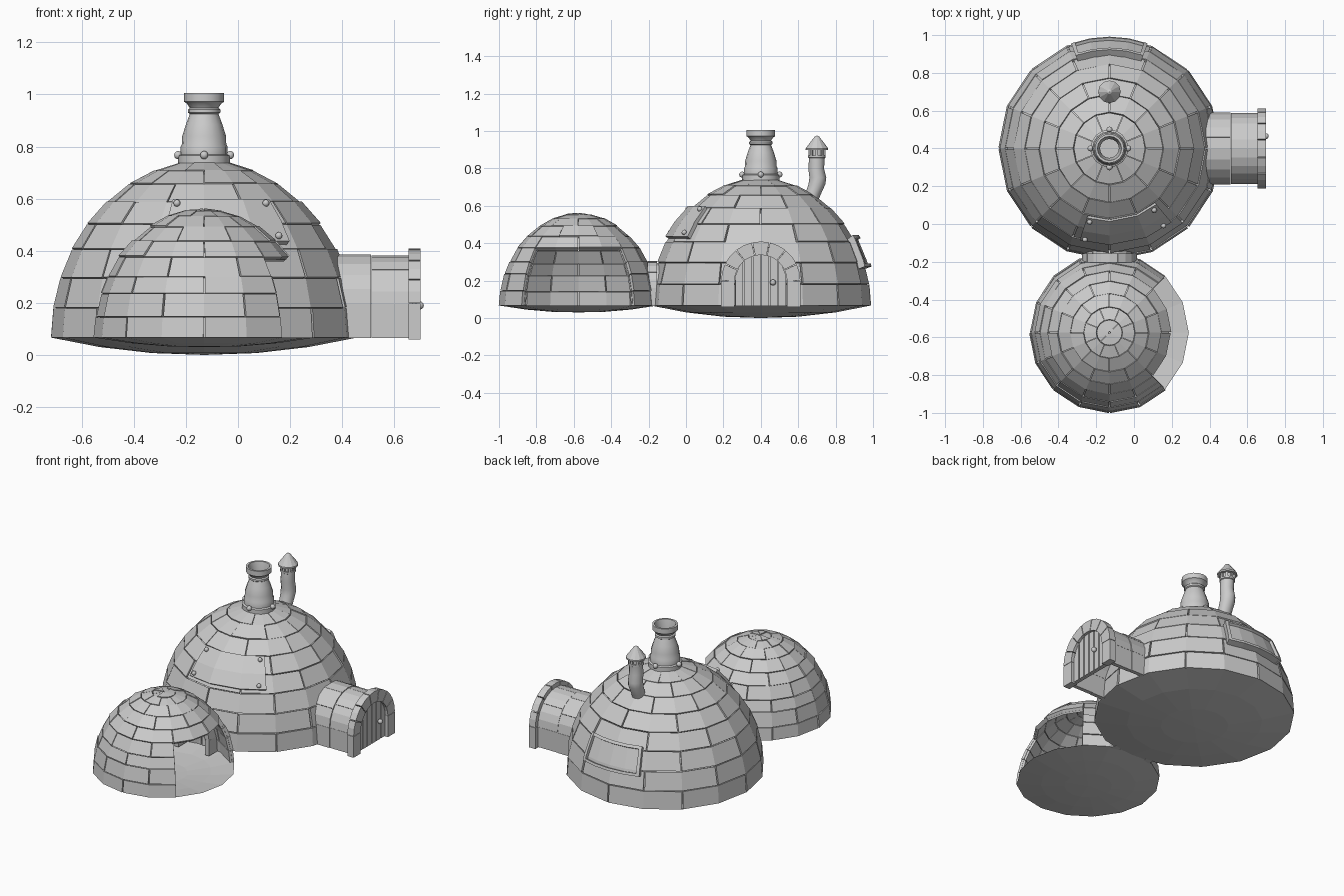
import bpy, bmesh, random
from math import sin, cos, pi, radians, hypot
from mathutils import Vector, Matrix

if "Cube" in bpy.data.objects:
    bpy.data.objects.remove(bpy.data.objects["Cube"])

random.seed(4)
STEP = pi / 8          # domes are 16-sided
MAIN = (-0.13, 0.40)
SMALL = (-0.13, -0.575)


def finish(name, bm, smooth=False):
    bmesh.ops.remove_doubles(bm, verts=bm.verts, dist=0.00005)
    bmesh.ops.recalc_face_normals(bm, faces=bm.faces)
    me = bpy.data.meshes.new(name)
    bm.to_mesh(me)
    bm.free()
    ob = bpy.data.objects.new(name, me)
    bpy.context.collection.objects.link(ob)
    if smooth:
        bpy.ops.object.select_all(action='DESELECT')
        ob.select_set(True)
        bpy.context.view_layer.objects.active = ob
        bpy.ops.object.shade_smooth_by_angle(angle=radians(35))
    return ob


def slab(bm, f, us, vs, t0, t1):
    """Closed curved block: f maps (u, v, thickness) to a point."""
    g = [[[bm.verts.new(f(u, v, t)) for v in vs] for u in us] for t in (t0, t1)]
    nu, nv = len(us), len(vs)
    for s in g:
        for i in range(nu - 1):
            for j in range(nv - 1):
                bm.faces.new((s[i][j], s[i + 1][j], s[i + 1][j + 1], s[i][j + 1]))
    a, b = g
    for j in (0, nv - 1):
        for i in range(nu - 1):
            bm.faces.new((a[i][j], a[i + 1][j], b[i + 1][j], b[i][j]))
    for i in (0, nu - 1):
        for j in range(nv - 1):
            bm.faces.new((a[i][j], a[i][j + 1], b[i][j + 1], b[i][j]))


def dome_map(c, prof):
    def f(a, v, t):
        i = min(int(v), len(prof) - 2)
        k = v - i
        (r0, z0), (r1, z1) = prof[i], prof[i + 1]
        r, z = r0 + (r1 - r0) * k, z0 + (z1 - z0) * k
        n = hypot(r, z - 0.065)
        z += t * (z - 0.065) / n
        r += t * r / n
        return (c[0] + r * cos(a), c[1] + r * sin(a), z)
    return f


def dome(name, f, rows, is_open=lambda row, seg: False):
    bm = bmesh.new()
    core = bmesh.new()
    for row in range(rows):
        segs = [s for s in range(16) if not is_open(row, s)]
        for s in segs:
            us = (s * STEP, (s + 1) * STEP)
            q = [core.verts.new(f(u, v, -0.012)) for u, v in
                 ((us[0], row), (us[1], row), (us[1], row + 1), (us[0], row + 1))]
            core.faces.new(q)
        # bricks two facets wide, staggered from row to row
        for s in range(row % 2, 16 + row % 2, 2):
            run = [k for k in (s, s + 1) if k % 16 in segs]
            if not run:
                continue
            us = [k * STEP for k in run] + [(run[-1] + 1) * STEP]
            us[0] += 0.008
            us[-1] -= 0.008
            slab(bm, f, us, (row + 0.02, row + 0.98), -0.025, random.uniform(0, 0.007))
    finish(name + "_mortar", core)
    finish(name + "_bricks", bm)


def lathe(name, c, prof, n=16, smooth=False):
    """Revolve (radius, z[, y shift]) points around a vertical axis."""
    bm = bmesh.new()
    rings = []
    for r, z, *d in prof:
        y = c[1] + (d[0] if d else 0)
        rings.append([bm.verts.new((c[0] + r * cos(2 * pi * k / n), y + r * sin(2 * pi * k / n), z))
                      for k in range(n)])
    for a, b in zip(rings, rings[1:]):
        for k in range(n):
            bm.faces.new((a[k], a[(k + 1) % n], b[(k + 1) % n], b[k]))
    return finish(name, bm, smooth)


def balls(name, points, r):
    bm = bmesh.new()
    for p in points:
        bmesh.ops.create_uvsphere(bm, u_segments=10, v_segments=6, radius=r,
                                  matrix=Matrix.Translation(Vector(p)))
    finish(name, bm, True)


def arch(name, place, R, spring, bottom, thick, w0, w1, stones, gap, sub=2):
    """Arch of blocks; place maps (across, up, along) to world."""
    bm = bmesh.new()

    def f(u, w, t):
        r = R + t
        if u < 0:
            return place(r, spring + u * (spring - bottom), w)
        if u > pi:
            return place(-r, spring - (u - pi) * (spring - bottom), w)
        return place(r * cos(u), spring + r * sin(u), w)
    slab(bm, f, (-1, -0.001), (w0, w1), -thick, 0)
    slab(bm, f, (pi + 0.001, pi + 1), (w0, w1), -thick, 0)
    for k in range(stones):
        a, b = pi * k / stones + gap, pi * (k + 1) / stones - gap
        slab(bm, f, [a + (b - a) * i / sub for i in range(sub + 1)], (w0, w1), -thick, 0)
    finish(name, bm)


# Brick domes, with the small one open on its right side
main_f = dome_map(MAIN, [(.587, .065), (.578, .18), (.55, .295), (.505, .405), (.445, .5),
                         (.37, .585), (.285, .655), (.19, .705), (.09, .737), (.004, .745)])
small_f = dome_map(SMALL, [(.42, .065), (.412, .145), (.392, .235), (.366, .3), (.325, .375),
                           (.272, .435), (.206, .49), (.135, .53), (.068, .55), (.004, .556)])
dome("main_dome", main_f, 9)
dome("small_dome", small_f, 9, lambda row, s: row < 4 and s in (14, 15, 0, 1))

# Shallow bowl-shaped floors
lathe("main_floor", MAIN, [(.585, .066), (.4, .03), (.2, .007), (0, 0)])
lathe("small_floor", SMALL, [(.42, .066), (.28, .045), (.14, .033), (0, .03)])

# Main chimney with bolts
lathe("chimney", MAIN, [(.1, .725), (.1, .765), (.09, .77), (.09, .80), (.085, .81), (.084, .84),
                        (.07, .885), (.055, .925), (.062, .93), (.062, .942), (.055, .948),
                        (.066, .965), (.077, .972), (.077, 1.005), (.064, 1.005), (.05, .94),
                        (.05, .86), (0, .86)], smooth=True)
balls("chimney_bolts", [(MAIN[0] + .1 * cos(k * pi / 2), MAIN[1] + .1 * sin(k * pi / 2), .767)
                        for k in range(4)], .016)

# Bent stove pipe with slotted collar and conical cap
PIPE = (-0.13, 0.70)
lathe("stove_pipe", PIPE, [(.042, .60, -.045), (.042, .66, -.022), (.045, .715, 0), (.045, .75, .005),
                           (.042, .80, -.004), (.042, .855, 0), (.047, .858, 0), (.047, .87, 0),
                           (.036, .87, 0), (.036, .905, 0)], 12, True)
bm = bmesh.new()
for k in range(8):
    a = k * pi / 4
    slab(bm, lambda u, v, t: (PIPE[0] + t * cos(u), PIPE[1] + t * sin(u), v),
         (a - .15, a + .15), (.868, .91), .035, .046)
finish("pipe_cap_posts", bm)
lathe("pipe_cap", PIPE, [(0, .9), (.06, .897), (.06, .907), (.035, .94), (.012, .97), (0, .976)], 12)

# Entrance tunnel on the right, with a stone arch at its mouth
side = lambda u, v, w: (w, MAIN[1] + u, v)
arch("tunnel_inner", side, .19, .195, .065, .025, .36, .51, 5, .004)
arch("tunnel_outer", side, .187, .195, .065, .025, .513, .67, 4, .004, 3)
arch("entrance_arch", side, .212, .197, .06, .072, .655, .70, 7, .012)

# Plank door and knob
bm = bmesh.new()
W = .138


def plank(u, v, t):
    top = .2 + max(W * W - u * u, 0) ** .5
    return (t, MAIN[1] + u, .065 + (top - .065) * v)


for k in range(6):
    a, b = -W + 2 * W * k / 6 + .003, -W + 2 * W * (k + 1) / 6 - .003
    slab(bm, plank, (a, (a + b) / 2, b), (0, 1), .662, .682)
slab(bm, plank, [-W + 2 * W * k / 12 for k in range(13)], (0, 1), .655, .672)
finish("door_planks", bm)
balls("door_knob", [(.698, .465, .19)], .016)

# Short passage joining the domes
link = lambda u, v, w: (MAIN[0] + u, w, v)
arch("passage", link, .125, .165, .065, .03, -.29, -.08, 4, .003)
arch("passage_arch", link, .145, .16, .065, .03, -.205, -.155, 5, .008)

# Bolted repair plate on the front of the main dome
bm = bmesh.new()
A = [radians(d) for d in (-108, -90, -67.5, -50)]
slab(bm, main_f, A, (3.2, 4, 4.95), -.005, .022)
finish("repair_plate", bm)
balls("plate_bolts", [main_f(radians(d), v, .024) for d, v in
                      ((-105, 4.75), (-54, 4.75), (-55, 3.4), (-105, 3.4))], .014)

# Framed hatch on the back of the main dome
bm = bmesh.new()
lo, hi = radians(70), radians(110)
B = [lo + (hi - lo) * k / 4 for k in range(5)]
slab(bm, main_f, B, (1.75, 2, 3, 3.12), -.005, .02)
slab(bm, main_f, B, (1.72, 1.86), -.005, .036)
slab(bm, main_f, B, (3.02, 3.18), -.005, .036)
for a in (lo, hi - .035):
    slab(bm, main_f, (a, a + .035), (1.72, 2, 3, 3.18), -.005, .036)
finish("back_hatch", bm)
